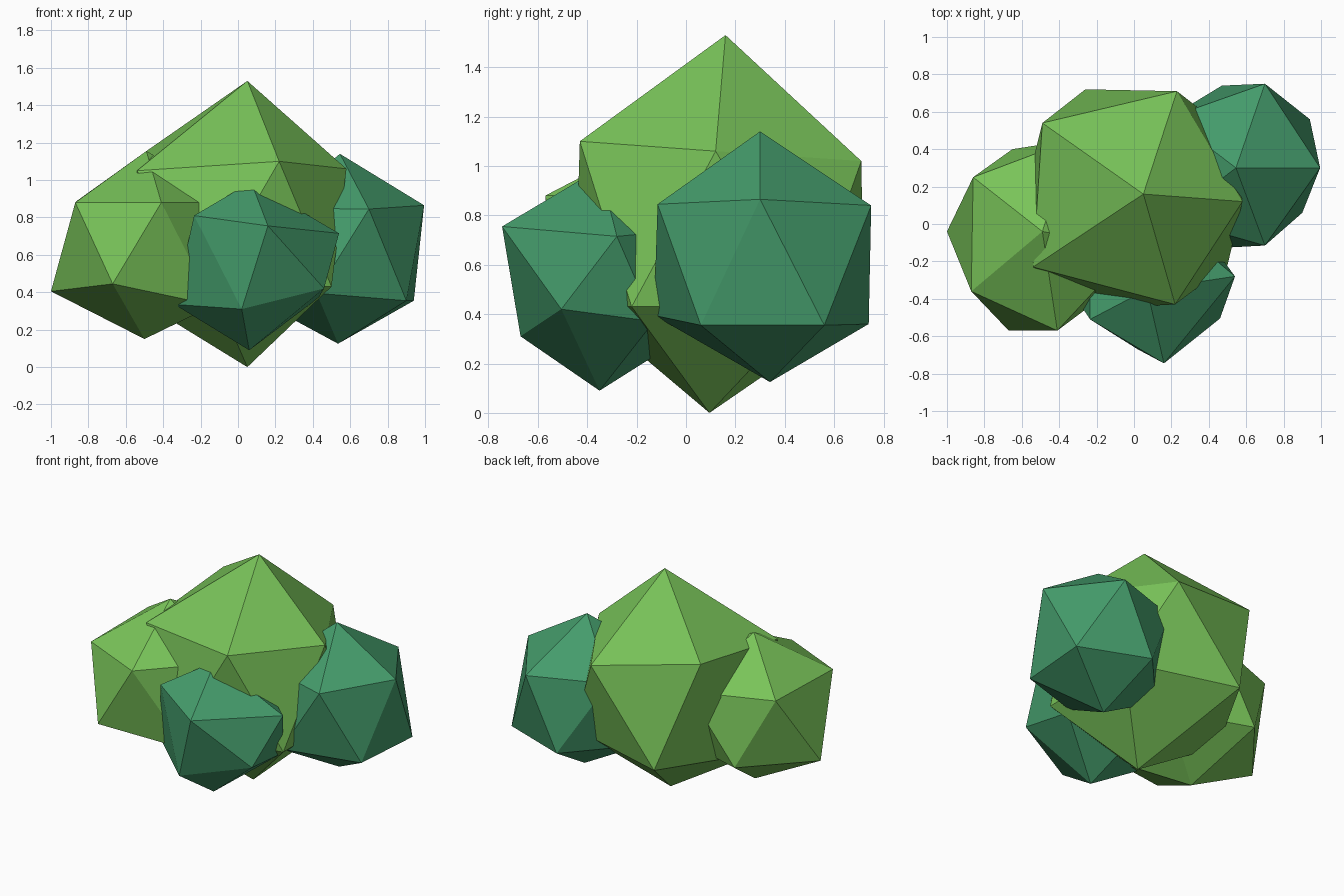
import bpy
import bmesh


def material(name, color):
    mat = bpy.data.materials.new(name)
    mat.diffuse_color = (*color, 1.0)
    return mat


light_green = material("light_green", (0.19, 0.55, 0.10))
dark_green = material("dark_green", (0.058, 0.33, 0.147))


def leaf_clump(name, mat, bottom, lower, upper, top):
    """Irregular 20-sided clump: two staggered rings of five closed by poles."""
    bm = bmesh.new()
    b, t = bm.verts.new(bottom), bm.verts.new(top)
    lo = [bm.verts.new(p) for p in lower]
    up = [bm.verts.new(p) for p in upper]
    for i in range(5):
        j = (i + 1) % 5
        bm.faces.new((t, up[i], up[j]))
        bm.faces.new((up[j], up[i], lo[i]))
        bm.faces.new((up[j], lo[i], lo[j]))
        bm.faces.new((b, lo[j], lo[i]))
    bmesh.ops.recalc_face_normals(bm, faces=bm.faces[:])
    mesh = bpy.data.meshes.new(name)
    bm.to_mesh(mesh)
    bm.free()
    mesh.materials.append(mat)
    obj = bpy.data.objects.new(name, mesh)
    bpy.context.collection.objects.link(obj)
    return obj


# Tall central clump
leaf_clump(
    "main_clump", light_green, (0.05, 0.095, 0.0),
    [(0.5, 0.5, 0.43), (-0.26, 0.72, 0.43), (-0.6, 0.1, 0.40),
     (-0.15, -0.45, 0.46), (0.5, -0.22, 0.43)],
    [(0.58, 0.12, 1.06), (0.23, 0.71, 1.02), (-0.49, 0.54, 1.155),
     (-0.54, -0.23, 1.05), (0.22, -0.43, 1.10)],
    (0.05, 0.16, 1.53))

# Light clump on the left
leaf_clump(
    "left_clump", light_green, (-0.5, -0.04, 0.15),
    [(-0.1, 0.22, 0.42), (-0.65, 0.40, 0.43), (-1.0, -0.04, 0.405),
     (-0.67, -0.57, 0.445), (-0.13, -0.36, 0.33)],
    [(0.0, -0.13, 0.88), (-0.33, 0.45, 0.89), (-0.86, 0.25, 0.89),
     (-0.87, -0.36, 0.88), (-0.41, -0.57, 0.88)],
    (-0.49, -0.04, 1.155))

# Dark clump on the right
leaf_clump(
    "right_clump", dark_green, (0.535, 0.34, 0.125),
    [(0.94, 0.56, 0.355), (0.47, 0.74, 0.36), (0.1, 0.33, 0.36),
     (0.42, -0.13, 0.395), (0.90, 0.06, 0.355)],
    [(0.995, 0.30, 0.865), (0.70, 0.75, 0.84), (0.19, 0.57, 0.85),
     (0.19, 0.03, 0.85), (0.70, -0.115, 0.845)],
    (0.545, 0.30, 1.14))

# Small dark clump at the front
leaf_clump(
    "front_clump", dark_green, (0.06, -0.35, 0.09),
    [(0.43, -0.13, 0.37), (-0.02, 0.03, 0.33), (-0.34, -0.35, 0.335),
     (0.02, -0.67, 0.31), (0.46, -0.505, 0.42)],
    [(0.54, -0.28, 0.715), (0.22, -0.01, 0.74), (-0.24, -0.10, 0.72),
     (-0.235, -0.51, 0.81), (0.16, -0.745, 0.755)],
    (0.07, -0.35, 0.99))
